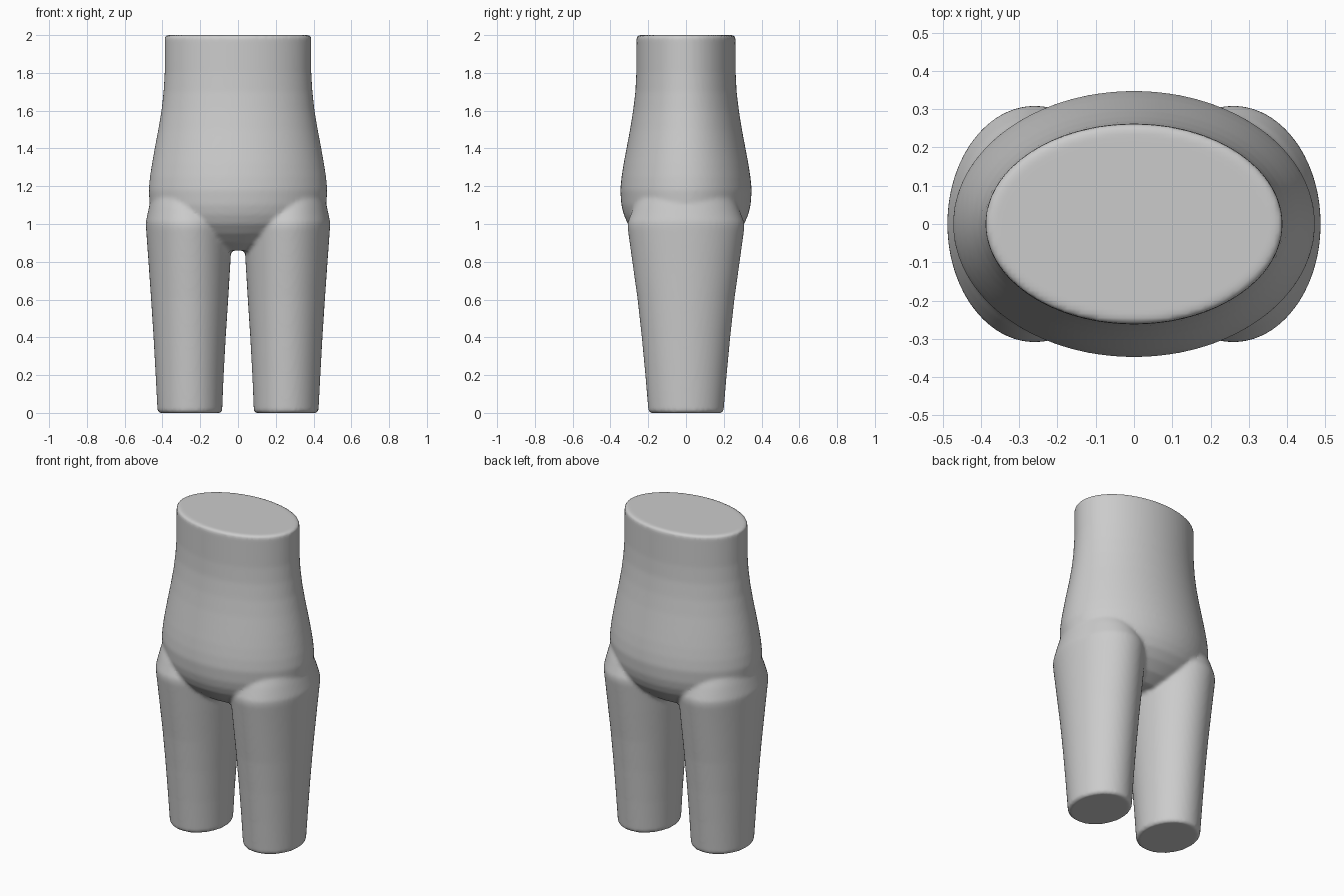
import bpy, bmesh, math

if "Cube" in bpy.data.objects:
    bpy.data.objects.remove(bpy.data.objects["Cube"])

SEGMENTS = 96


def loft(bm, rings):
    """Closed solid through elliptical rings (z, centre x, radius x, radius y)."""
    loops = []
    for z, cx, rx, ry in rings:
        loop = []
        for i in range(SEGMENTS):
            a = 2 * math.pi * i / SEGMENTS
            loop.append(bm.verts.new((cx + rx * math.cos(a), ry * math.sin(a), z)))
        loops.append(loop)
    for low, high in zip(loops, loops[1:]):
        for i in range(SEGMENTS):
            j = (i + 1) % SEGMENTS
            bm.faces.new((low[i], low[j], high[j], high[i]))
    bm.faces.new(loops[0][::-1])
    bm.faces.new(loops[-1])


# Torso: z, half width, half depth, with a rounded underside and waist rim
torso = [(0.86, 0.19, 0.13), (0.90, 0.29, 0.205), (0.95, 0.375, 0.265),
         (1.0, 0.43, 0.308), (1.05, 0.455, 0.33), (1.1, 0.467, 0.342),
         (1.18, 0.473, 0.348), (1.25, 0.466, 0.341), (1.32, 0.455, 0.33),
         (1.4, 0.441, 0.315), (1.5, 0.422, 0.296), (1.6, 0.405, 0.28),
         (1.7, 0.394, 0.268), (1.8, 0.388, 0.263), (1.99, 0.388, 0.262),
         (2.0, 0.38, 0.254)]

# Leg: z, centre x, half width, half depth, with a tapered top inside the hip
leg = [(0.0, 0.255, 0.162, 0.19), (0.01, 0.255, 0.171, 0.199),
       (0.2, 0.256, 0.18, 0.215), (0.4, 0.256, 0.191, 0.234),
       (0.6, 0.256, 0.204, 0.256), (0.8, 0.257, 0.217, 0.284),
       (0.98, 0.259, 0.228, 0.309), (1.01, 0.26, 0.228, 0.308),
       (1.09, 0.262, 0.209, 0.277), (1.15, 0.263, 0.194, 0.248),
       (1.2, 0.263, 0.16, 0.2)]

bm = bmesh.new()
loft(bm, [(z, 0, rx, ry) for z, rx, ry in torso])
for side in (-1, 1):
    loft(bm, [(z, side * cx, rx, ry) for z, cx, rx, ry in leg])

mesh = bpy.data.meshes.new("hips_and_legs")
bm.to_mesh(mesh)
bm.free()
body = bpy.data.objects.new("hips_and_legs", mesh)
bpy.context.collection.objects.link(body)

# Fuse the three solids into one skin with softly blended joins
remesh = body.modifiers.new("fuse", 'REMESH')
remesh.mode = 'VOXEL'
remesh.voxel_size = 0.012
blend = body.modifiers.new("blend", 'SMOOTH')
blend.factor = 0.5
blend.iterations = 3

bpy.context.view_layer.objects.active = body
body.select_set(True)
for name in ("fuse", "blend"):
    bpy.ops.object.modifier_apply(modifier=name)
bpy.ops.object.shade_smooth_by_angle(angle=math.radians(50))
